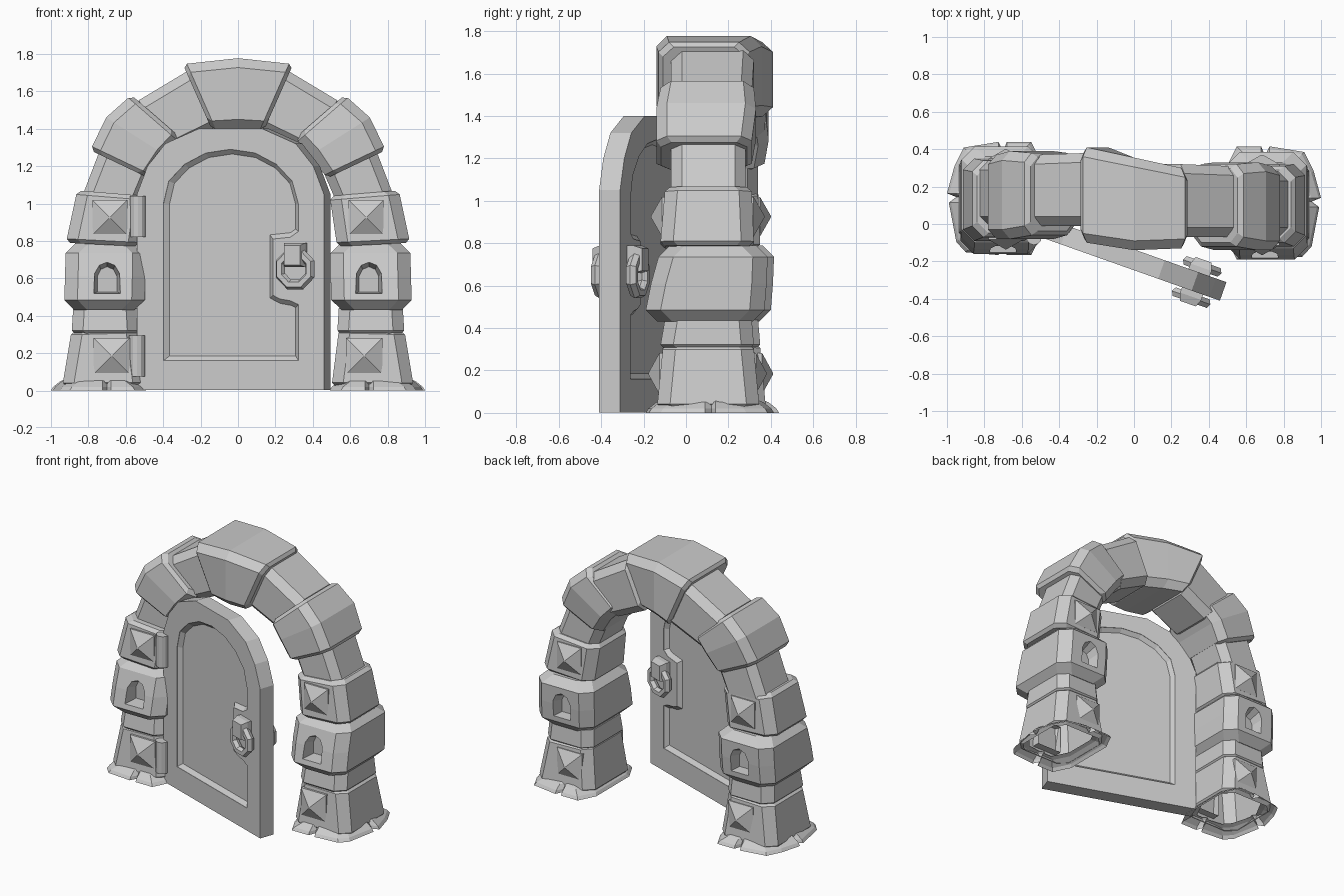
import bpy, bmesh
from math import radians
from mathutils import Vector, Matrix

if "Cube" in bpy.data.objects:
    bpy.data.objects.remove(bpy.data.objects["Cube"])


def loft(name, rings, inset=None, caps=(True, True)):
    """Solid through a list of equal-length point rings, ends capped or open."""
    bm = bmesh.new()
    loops = [[bm.verts.new(p) for p in r] for r in rings]
    n = len(rings[0])
    for a, b in zip(loops, loops[1:]):
        for i in range(n):
            j = (i + 1) % n
            bm.faces.new((a[i], a[j], b[j], b[i]))
    first, end = bm.faces.new(loops[0]), bm.faces.new(loops[-1])
    bmesh.ops.recalc_face_normals(bm, faces=bm.faces[:])
    if inset:
        bmesh.ops.inset_region(bm, faces=[end], thickness=inset, depth=inset, use_even_offset=True)
    drop = [f for f, keep in zip((first, end), caps) if not keep]
    if drop:
        bmesh.ops.delete(bm, geom=drop, context='FACES')
    me = bpy.data.meshes.new(name)
    bm.to_mesh(me)
    bm.free()
    ob = bpy.data.objects.new(name, me)
    bpy.context.collection.objects.link(ob)
    return ob


def cut(ob, cutter):
    mod = ob.modifiers.new("cut", 'BOOLEAN')
    mod.operation, mod.solver, mod.object = 'DIFFERENCE', 'EXACT', cutter
    bpy.context.view_layer.objects.active = ob
    bpy.ops.object.modifier_apply(modifier=mod.name)
    bpy.data.objects.remove(cutter)


def stone(name, ends, s=1, dy=0, c=.05, b=.022, caps=(True, True)):
    """Bevelled octagonal stone; each end = inner x,z, outer x,z, front y, back y."""
    def ring(A, B, y0, y1, i):
        u = (B - A).normalized()
        A, B = A + u * i, B - u * i
        y0, y1 = y0 + i, y1 - i
        L = (B - A).length
        pts = []
        for t, y in ((c, y0), (L - c, y0), (L, y0 + c), (L, y1 - c),
                     (L - c, y1), (c, y1), (0, y1 - c), (0, y0 + c)):
            p = A + u * t
            pts.append((p.x * s, y + dy, p.z))
        return pts
    E = [(Vector((a, 0, z)), Vector((x, 0, w)), y0, y1) for a, z, x, w, y0, y1 in ends]

    def toward(p, q):
        return (p[0] + (q[0] - p[0]).normalized() * b,
                p[1] + (q[1] - p[1]).normalized() * b, p[2], p[3])
    rings = [ring(*E[0], b), ring(*toward(E[0], E[1]), 0)]
    rings += [ring(*e, 0) for e in E[1:-1]]
    rings += [ring(*toward(E[-1], E[-2]), 0), ring(*E[-1], b)]
    return loft(name, rings, caps=caps)


def stud(name, x, z, y, out, h):
    """Square plate ending in a pyramid, pointing along out (-1 front, 1 back)."""
    def sq(k, yy):
        return [(x + a * k, yy, z + d * k) for a, d in ((-1, -1), (1, -1), (1, 1), (-1, 1))]
    loft(name, [sq(h, y - .05 * out), sq(h, y + .004 * out), sq(.004, y + .055 * out)],
         caps=(False, True))


# columns and arch stones, once per side
NICHE = [(-.07, -.09), (.07, -.09), (.07, .02), (.045, .07), (0, .09), (-.045, .07), (-.07, .02)]
for s, side in ((1, "right"), (-1, "left")):
    dy = 0 if s > 0 else .03

    # flared foot skirt, open below, with small cracks in three sides
    def foot(i, z):
        x0, x1, y0, y1, n = .49 + i, 1 - i, -.19 + i, .415 - i, .05 - i * .4
        pts = [(x0 + .06, y0), (.68, y0), (.70, y0 + n), (.725, y0), (x1 - .10, y0 + .015),
               (x1 - .05, y0 + .07), (x1 - .01, .09), (x1 - n, .12), (x1, .14), (x1 - .04, y1 - .13),
               (x1 - .09, y1 - .03), (.725, y1), (.70, y1 - n), (.68, y1), (x0 + .06, y1),
               (x0, y1 - .12), (x0, y0 + .12)]
        return [(x * s, y + dy * .8, z) for x, y in pts]
    loft("foot_skirt_" + side, [foot(0, 0), foot(.012, .02), foot(.05, .05), foot(.075, .06)],
         caps=(False, False))

    stone("base_stone_" + side, [(.50, .02, .94, .02, -.135, .345),
                                 (.54, .33, .89, .32, -.11, .32)], s, dy, c=.06, caps=(False, True))
    stone("spacer_stone_" + side, [(.53, .30, .89, .30, -.12, .32),
                                   (.54, .46, .88, .46, -.10, .31)], s, dy, c=.06)
    lantern = stone("niche_stone_" + side, [(.50, .43, .93, .43, -.19, .37),
                                            (.495, .61, .925, .61, -.165, .38),
                                            (.495, .79, .92, .79, -.13, .385)], s, dy, c=.07, b=.055)
    # tapered arched niches, front and back
    for y, out in ((-.165, -1), (.38, 1)):
        cut(lantern, loft("niche_cutter", [
            [((.70 + x * k) * s, y + dy + d * out, .61 + z * k - (1 - k) * .06) for x, z in NICHE]
            for k, d in ((1.1, .05), (.75, -.08))]))
    stone("block_stone_" + side, [(.53, .77, .92, .79, -.12, .32),
                                  (.49, 1.04, .86, 1.07, -.10, .31)], s, dy, c=.06)
    for z, x, h, yf, yb in ((.185, .675, .097, -.122, .325), (.925, .685, .093, -.11, .315)):
        stud("front_stud_" + side, x * s, z, yf + dy, -1, h)
        stud("back_stud_" + side, x * s, z, yb + dy, 1, h)
    ay = dy * 2
    stone("lower_arch_stone_" + side, [(.53, 1.0, .84, 1.02, -.07, .28),
                                       (.43, 1.23, .71, 1.36, -.07, .28)], s, ay)
    stone("wide_arch_stone_" + side, [(.475, 1.135, .79, 1.285, -.14, .31),
                                      (.39, 1.26, .705, 1.46, -.14, .33),
                                      (.305, 1.35, .57, 1.58, -.12, .32)], s, ay)
    stone("upper_arch_stone_" + side, [(.36, 1.28, .55, 1.54, -.07, .31),
                                       (.11, 1.40, .25, 1.72, -.07, .32)], s, ay)

stone("keystone", [(.14, 1.395, .295, 1.745, -.13, .30),
                   (0, 1.40, 0, 1.777, -.14, .355),
                   (-.14, 1.395, -.295, 1.745, -.10, .41)])

# door, built flat then swung open about its left edge
M = Matrix.Translation((-.54, -.056, 0)) @ Matrix.Rotation(radians(-19.5), 4, 'Z')
T = .105
half = [(1.06, .002), (1.06, 1.05), (1.0, 1.2), (.90, 1.32), (.71, 1.4)]
outline = half + [(1.06 - u, z) for u, z in reversed(half)]
door = loft("door", [[(u, y, z) for u, z in outline] for y in (0, T)])
panel = [(.15, .16), (.915, .16), (.915, .46), (.87, .48), (.81, .49), (.77, .51), (.77, .81),
         (.87, .82), (.915, .85), (.915, 1.0), (.88, 1.12), (.79, 1.21), (.67, 1.27), (.53, 1.29),
         (.39, 1.27), (.27, 1.21), (.18, 1.12), (.15, 1.0)]
for y0, y1 in ((-.05, .002), (T + .05, T - .002)):
    cut(door, loft("panel_cutter", [[(u, y, z) for u, z in panel] for y in (y0, y1)], inset=.025))
door.matrix_world = M

# handle block and ring on both faces of the door
for label, y, out in (("front", 0, -1), ("back", T, 1)):
    def plate(k, d, z0, z1):
        return [(.905 + a * k, y + d * out, z) for a, z in ((-1, z0), (1, z0), (1, z1), (-1, z1))]
    mount = loft("handle_mount_" + label, [plate(.06, -.02, .66, .79), plate(.06, .03, .66, .79),
                                           plate(.045, .072, .67, .775)])
    mount.matrix_world = M
    bpy.ops.mesh.primitive_torus_add(major_segments=8, minor_segments=6,
                                     major_radius=.09, minor_radius=.028)
    ring = bpy.context.object
    ring.name = "handle_ring_" + label
    ring.matrix_world = (M @ Matrix.Translation((.91, y + .036 * out, .65))
                         @ Matrix.Rotation(radians(90), 4, 'X') @ Matrix.Rotation(radians(22.5), 4, 'Z'))

# hinge barrels
for x, z in ((-.535, .93), (-.54, .185)):
    bpy.ops.mesh.primitive_cylinder_add(vertices=12, radius=.042, depth=.22, location=(x, -.07, z))
    bpy.context.object.name = "hinge_barrel"
